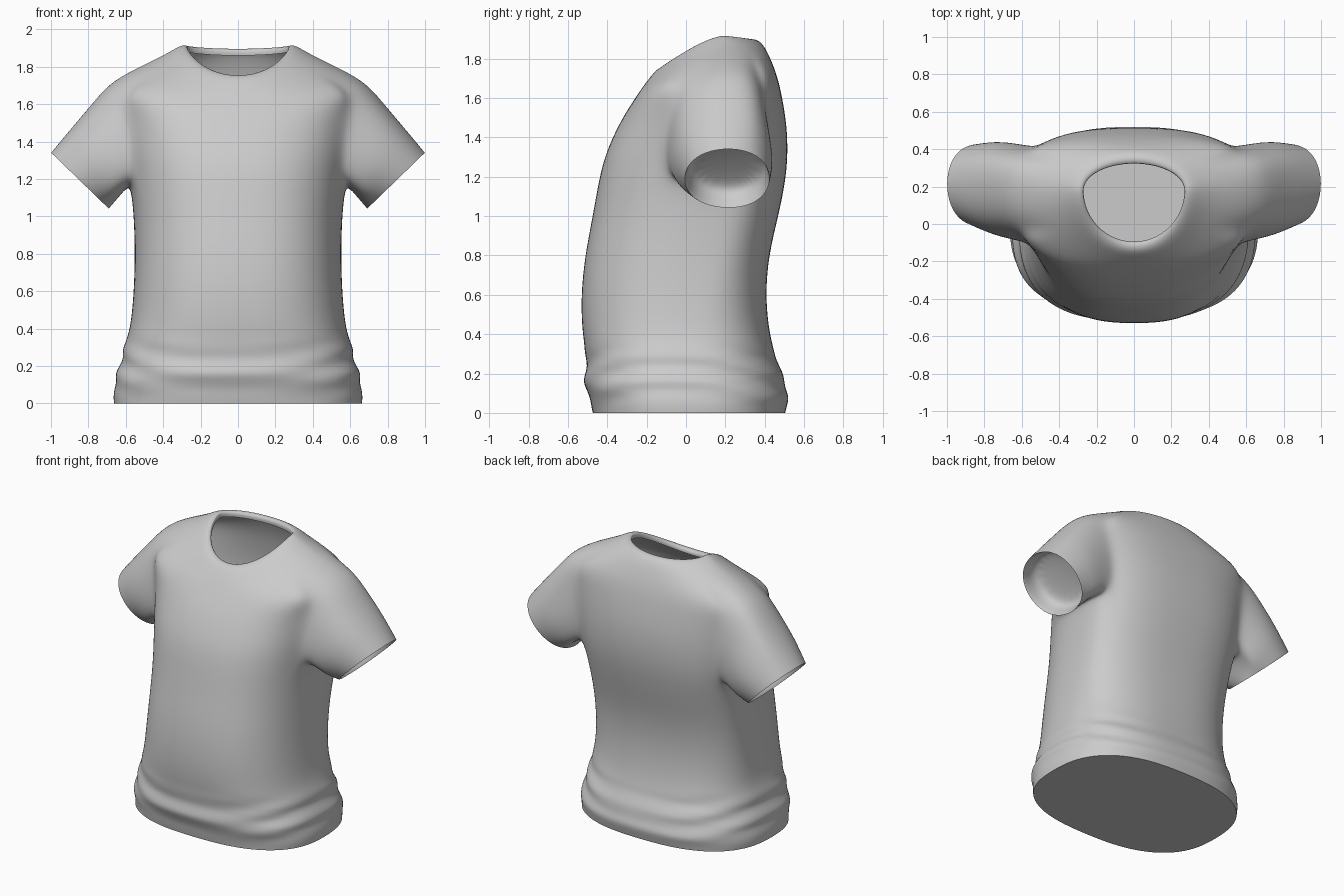
import bpy, bmesh
from math import sin, cos, pi, atan2, exp
from mathutils import Vector

if "Cube" in bpy.data.objects:
    bpy.data.objects.remove(bpy.data.objects["Cube"])

N = 40                  # columns around the body
FRONT, BACK = 3, 4      # armhole columns in front of and behind the side line
LOW, HIGH = 14, 18      # ring range of the armhole

# Torso profile: height, half width, front y, back y
TORSO = [
    (0, .665, -.475, .505), (.08, .665, -.49, .525), (.15, .65, -.525, .5),
    (.22, .63, -.505, .49), (.28, .615, -.51, .455), (.44, .572, -.53, .42),
    (.6, .558, -.535, .405), (.8, .552, -.515, .42), (1, .558, -.475, .47),
    (1.18, .58, -.445, .507), (1.32, .597, -.41, .518), (1.46, .618, -.345, .513),
]
# Shoulder and collar rings: side z, front z, back z, half width, front y, back y
YOKE = [
    (1.61, 1.54, 1.6, .65, -.298, .49), (1.735, 1.62, 1.71, .69, -.245, .465),
    (1.8, 1.67, 1.8, .53, -.21, .43), (1.865, 1.715, 1.86, .39, -.175, .4),
    (1.92, 1.755, 1.9, .305, -.14, .365), (1.915, 1.755, 1.895, .268, -.095, .32),
    (1.88, 1.725, 1.86, .272, -.095, .325),
]


def torso_ring(z):
    for p, q in zip(TORSO, TORSO[1:]):
        if z <= q[0]:
            f = (z - p[0]) / (q[0] - p[0])
            return (z, z, z) + tuple(u + (v - u) * f for u, v in zip(p[1:], q[1:]))


def ring_point(ring, i):
    zs, zf, zb, a, yf, yb = ring
    yc = .22 * min(1, max(0, (zs - .2) / 1.0)) ** 1.2      # y of the widest point
    if zs > 1.75:
        yc = .18
    n = 2.55 if zs < 1.7 else 2 + .55 * max(0, (a - .28) / .4)
    t = 2 * pi * i / N
    c, s = cos(t), sin(t)
    ex = abs(c) ** (2 / n) * (1 if c > 0 else -1)
    ey = abs(s) ** (2 / n)
    y = yc + ey * ((yb if s > 0 else yf) - yc)
    z = zs + ((zb if s > 0 else zf) - zs) * ey ** 1.4
    # gathered folds above the hem, strongest at the sides, sagging at the middle
    fold = 1.0
    if 0 < zs < .5:
        lift = z - .15 * c * c + .025 * sin(2 * t + .6)
        size = .008 + .014 * abs(c)
        fold += size * sin(lift * 2 * pi / .13) * exp(-((z - .2) / .13) ** 2)
    return Vector((a * ex * fold, y * fold, z))


def in_armhole(r, i):
    right = -FRONT <= (i + N // 2) % N - N // 2 < BACK
    left = -BACK <= i - N // 2 < FRONT
    return LOW <= r < HIGH and (right or left)


# Torso, leaving the two armholes open
heights = [.04 * k for k in range(10)] + [p[0] for p in TORSO if p[0] > .4]
rings = [torso_ring(z) for z in heights] + YOKE
bm = bmesh.new()
rows = [[bm.verts.new(ring_point(r, i)) for i in range(N)] for r in rings]
for r in range(len(rows) - 1):
    for i in range(N):
        if not in_armhole(r, i):
            j = (i + 1) % N
            bm.faces.new((rows[r][i], rows[r][j], rows[r + 1][j], rows[r + 1][i]))

# Flat closed hem
hem = bm.faces.new(rows[0][::-1])
crease = bm.edges.layers.float.new("crease_edge")
for e in hem.edges:
    e[crease] = 1.0
neck = set(rows[-1])
bmesh.ops.delete(bm, geom=[v for v in bm.verts if not v.link_faces], context='VERTS')

# Sleeves, grown from the armhole edges to slanted cuffs
open_edges = [e for e in bm.edges if e.is_boundary and e.verts[0] not in neck]
for side in (1, -1):
    edges = [e for e in open_edges if e.verts[0].co.x * side > 0]
    e = edges.pop(0)
    loop = [e.verts[0]]
    v = e.other_vert(loop[0])
    while v is not loop[0]:
        loop.append(v)
        e = next(q for q in edges if v in q.verts)
        edges.remove(e)
        v = e.other_vert(v)
    # round off the armhole corners
    for _ in range(2):
        old = [v.co.copy() for v in loop]
        for k, v in enumerate(loop):
            v.co = old[k] * .5 + (old[k - 1] + old[(k + 1) % len(loop)]) * .25
    mid = Vector((.845 * side, .21, 1.19))
    up, across = Vector((.157 * side, 0, .152)), Vector((0, .223, 0))
    start = [v.co.copy() for v in loop]
    cuff = []
    for p in start:
        ang = atan2((p.z - 1.46) / .28, (p.y - .17) / .26)
        cuff.append(mid + up * sin(ang) + across * cos(ang))
    inward = Vector((-side, 0, 1))
    prev = loop
    blend = list(loop)
    # sleeve rings, then the turned-in cuff and its rounded lining
    for t, size, depth in ((.15, 1, 0), (.38, 1, 0), (.66, 1, 0), (.94, 1, 0), (1, 1, 0),
                           (1, .96, .015), (1, .92, .06), (1, .75, .09)):
        new = []
        for p, q in zip(start, cuff):
            w = p.lerp(mid + (q - mid) * size + inward * depth, t)
            w.y = .2 + (w.y - .2) * (1 + .12 * sin(pi * t))
            new.append(bm.verts.new(w))
        for k in range(len(loop)):
            m = (k + 1) % len(loop)
            bm.faces.new((prev[k], prev[m], new[m], new[k]))
        if t == 1 and size == 1:
            for k in range(len(loop)):
                bm.edges.get((new[k], new[k - 1]))[crease] = .8
        if t < .5:
            blend += new
        prev = new
    bm.faces.new(prev)
    # soften the joint between sleeve and body
    for _ in range(2):
        bmesh.ops.smooth_vert(bm, verts=blend, factor=.4,
                              use_axis_x=True, use_axis_y=True, use_axis_z=True)

# Finished garment, smoothed
bmesh.ops.recalc_face_normals(bm, faces=bm.faces)
mesh = bpy.data.meshes.new("shirt")
bm.to_mesh(mesh)
bm.free()
shirt = bpy.data.objects.new("shirt", mesh)
bpy.context.collection.objects.link(shirt)
sub = shirt.modifiers.new("smooth", 'SUBSURF')
sub.levels = sub.render_levels = 2
bpy.context.view_layer.objects.active = shirt
shirt.select_set(True)
bpy.ops.object.shade_smooth_by_angle(angle=pi / 3)
